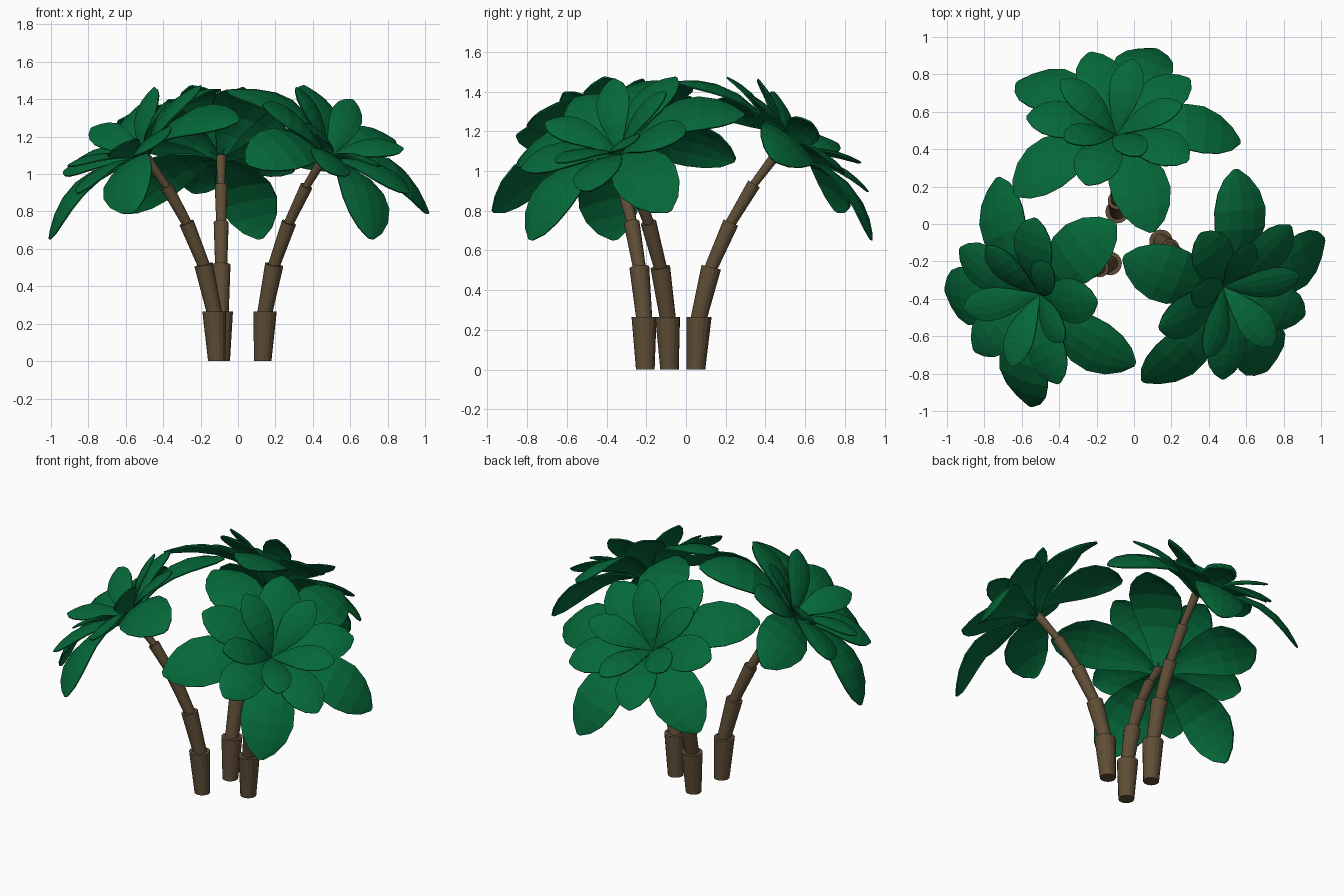
import bpy, bmesh, math
from mathutils import Vector, Matrix

if "Cube" in bpy.data.objects:
    bpy.data.objects.remove(bpy.data.objects["Cube"])


def material(name, col):
    m = bpy.data.materials.new(name)
    m.diffuse_color = (*col, 1)
    m.use_nodes = True
    m.node_tree.nodes["Principled BSDF"].inputs["Base Color"].default_value = m.diffuse_color
    return m


GREEN = material("leaf_green", (0.0015, 0.138, 0.041))
BROWN = material("bark_brown", (0.115, 0.075, 0.037))

FOOT = Vector((-0.09, 0.05, 0))           # foot of the back palm
CROWN = Vector((-0.095, 0.475, 1.08))     # crown centre of the back palm
TILT = math.radians(-39)                  # crown leans outward

# Palms: name, foot position, turn about the foot
PALMS = [("back", (-0.09, 0.05, 0), 0), ("left", (-0.113, -0.205, 0), 113), ("right", (0.132, -0.083, 0), 233)]


def finish(bm, name, mat, foot, spin):
    bm.transform(Matrix.Translation(foot) @ Matrix.Rotation(math.radians(spin), 4, 'Z')
                 @ Matrix.Translation(-FOOT))
    me = bpy.data.meshes.new(name)
    bm.to_mesh(me)
    bm.free()
    me.materials.append(mat)
    ob = bpy.data.objects.new(name, me)
    bpy.context.collection.objects.link(ob)
    return ob


# Trunk: joints as (y, z), each segment flares towards its top
JOINTS = [(0.05, 0.0), (0.066, 0.265), (0.127, 0.515), (0.226, 0.74), (0.343, 0.935), (0.46, 1.09)]
RADII = [(0.047, 0.063), (0.04, 0.05), (0.032, 0.04), (0.026, 0.034), (0.02, 0.026)]


def trunk(name, foot, spin):
    bm = bmesh.new()
    for i, (r0, r1) in enumerate(RADII):
        a = Vector((-0.09, *JOINTS[i]))
        b = Vector((-0.09, *JOINTS[i + 1]))
        d = (b - a).normalized()
        if i:
            a = a - d * 0.02
        rot = Vector((0, 0, 1)).rotation_difference(d).to_matrix().to_4x4()
        if i == 0:
            rot = Matrix.Identity(4)
            rot[1][2] = d.y / d.z         # shear so the foot stays flat
        n = (b - a).length
        bmesh.ops.create_cone(bm, cap_ends=True, segments=16, radius1=r0, radius2=r1, depth=n,
                              matrix=Matrix.Translation((a + b) / 2) @ rot)
    finish(bm, name, BROWN, foot, spin)


# Leaf outline: (position along the leaf, fraction of half width)
OUTLINE = [(0, 0.12), (0.18, 0.42), (0.36, 0.75), (0.54, 0.97), (0.7, 1.0), (0.84, 0.82), (0.94, 0.5), (1, 0.1)]
ACROSS = (-1, -0.5, 0, 0.5, 1)


def add_leaf(bm, az, tip, ctrl, half):
    """Curved, slightly arched leaf along a quadratic arc in the crown frame."""
    m = Matrix.Translation(CROWN) @ Matrix.Rotation(TILT, 4, 'X') @ Matrix.Rotation(az, 4, 'Z')
    P, Q = Vector((tip[0], 0, tip[1])), Vector((ctrl[0], 0, ctrl[1]))
    rows = []
    for t, w in OUTLINE:
        c = Q * (2 * t * (1 - t)) + P * (t * t)
        tan = (Q * (1 - 2 * t) + P * t).normalized()
        nor = Vector((-tan.z, 0, tan.x))
        row = []
        for u in ACROSS:
            p = c + Vector((0, u * w * half, 0)) - nor * (0.16 * half * w * u * u)
            row.append(bm.verts.new(m @ p))
        rows.append(row)
    for r0, r1 in zip(rows, rows[1:]):
        for j in range(len(ACROSS) - 1):
            bm.faces.new((r0[j], r1[j], r1[j + 1], r0[j + 1]))


# Rings: name, first azimuth, tip (radius, height), arc control, half width
RINGS = [
    ("outer_leaves", -1, (0.665, -0.04), (0.36, 0.24), 0.16),
    ("middle_leaves", 35, (0.48, 0.14), (0.22, 0.2), 0.125),
    ("inner_leaves", 3, (0.35, 0.23), (0.13, 0.2), 0.09),
]

for side, pos, spin in PALMS:
    foot = Vector(pos)
    trunk(side + "_trunk", foot, spin)
    for name, az0, tip, ctrl, half in RINGS:
        bm = bmesh.new()
        for i in range(5):
            add_leaf(bm, math.radians(az0 + 72 * i), tip, ctrl, half)
        bmesh.ops.recalc_face_normals(bm, faces=bm.faces)
        for f in bm.faces:                # leaf tops face outward along the crown axis
            if f.normal.dot(Vector((0, math.sin(-TILT), math.cos(TILT)))) < -0.2:
                f.normal_flip()
        ob = finish(bm, side + "_" + name, GREEN, foot, spin)
        mod = ob.modifiers.new("thickness", 'SOLIDIFY')
        mod.thickness = 0.008
